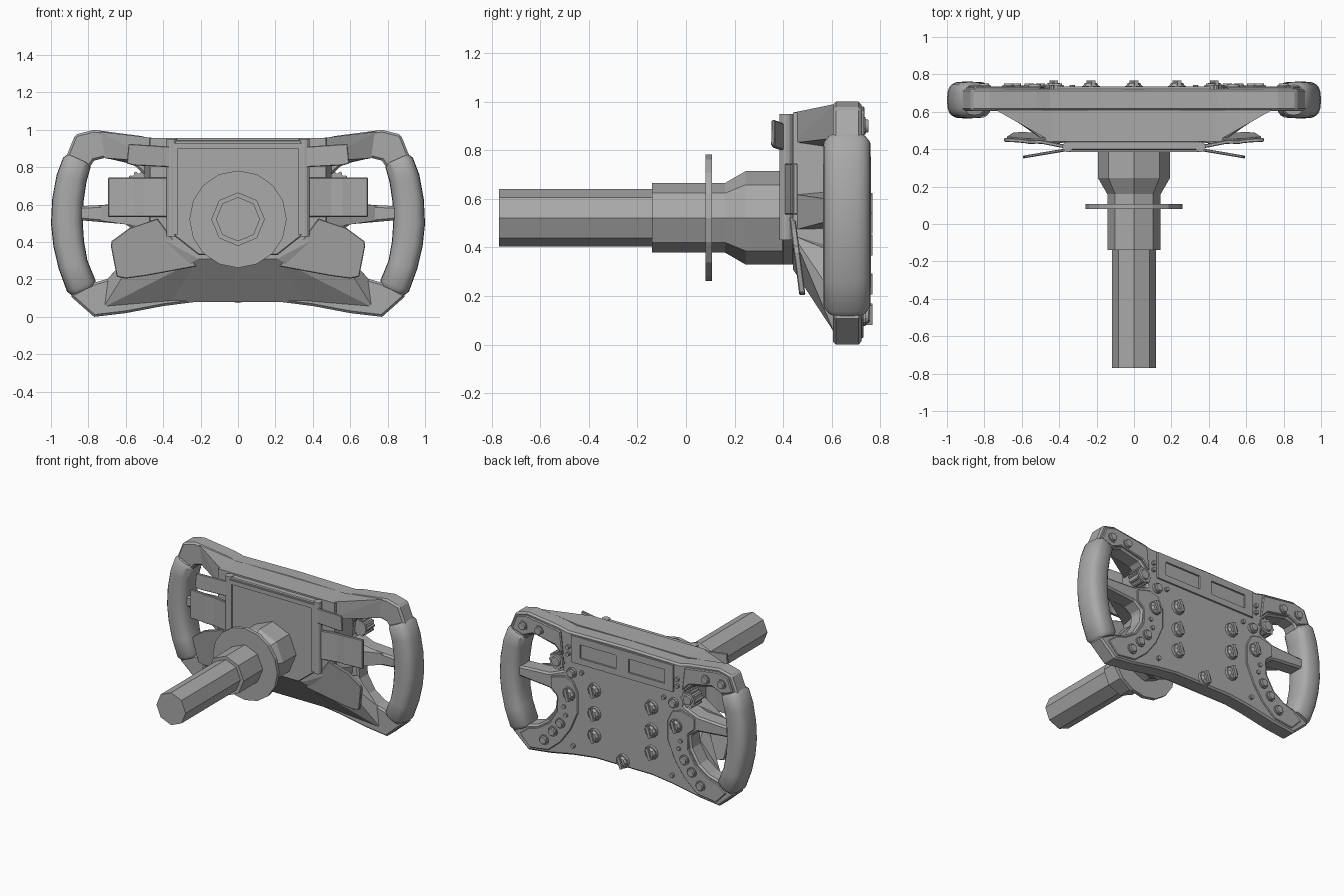
import bpy, bmesh, math
from mathutils import Matrix, Vector

grey = bpy.data.materials.new("plain grey")
grey.diffuse_color = (0.4, 0.4, 0.4, 1)


def finish(name, bm, mirror=False, bevel=0, smooth=False):
    bmesh.ops.recalc_face_normals(bm, faces=bm.faces)
    me = bpy.data.meshes.new(name)
    bm.to_mesh(me)
    bm.free()
    me.materials.append(grey)
    ob = bpy.data.objects.new(name, me)
    bpy.context.collection.objects.link(ob)
    if smooth:
        bpy.ops.object.select_all(action='DESELECT')
        ob.select_set(True)
        bpy.context.view_layer.objects.active = ob
        bpy.ops.object.shade_smooth_by_angle(angle=math.radians(40))
    if bevel:
        b = ob.modifiers.new("bevel", 'BEVEL')
        b.width, b.segments, b.limit_method = bevel, 1, 'ANGLE'
        b.angle_limit = math.radians(50)
    if mirror:
        m = ob.modifiers.new("mirror", 'MIRROR')
        m.use_mirror_merge = False
    return ob


def bridge(bm, a, b):
    n = len(a)
    for i in range(n):
        bm.faces.new((a[i], a[(i + 1) % n], b[(i + 1) % n], b[i]))


def prism(name, pts, y0, y1, mirror=False, bevel=0, lean=lambda x, z: 0):
    """Outline in x,z pushed along y; lean shifts y."""
    bm = bmesh.new()
    a, b = [[bm.verts.new((x, y + lean(x, z), z)) for x, z in pts] for y in (y0, y1)]
    bm.faces.new(a)
    bm.faces.new(b)
    bridge(bm, a, b)
    return finish(name, bm, mirror, bevel)


def strip(name, pts, thick, z0, z1):
    """Bent sheet: path in x,y, extended in z."""
    bm = bmesh.new()
    loop = pts + [(x, y + thick) for x, y in reversed(pts)]
    a, b = [[bm.verts.new((x, y, z)) for x, y in loop] for z in (z0, z1)]
    bm.faces.new(a)
    bm.faces.new(b)
    bridge(bm, a, b)
    return finish(name, bm, True, 0.004)


def full(half):
    return half + [(-x, z) for x, z in reversed(half) if x > 0]


def hull(name, pts, mirror=False):
    bm = bmesh.new()
    for p in pts:
        bm.verts.new(p)
    bmesh.ops.convex_hull(bm, input=bm.verts)
    return finish(name, bm, mirror)


def add_cyl(bm, x, z, y0, y1, r0, r1, n=12):
    m = Matrix.Translation((x, (y0 + y1) / 2, z)) @ Matrix.Rotation(-math.pi / 2, 4, 'X')
    bmesh.ops.create_cone(bm, cap_ends=True, segments=n, radius1=r0, radius2=r1,
                          depth=y1 - y0, matrix=m)


def add_box(bm, x0, x1, y0, y1, z0, z1, turn=0):
    c = Vector(((x0 + x1) / 2, (y0 + y1) / 2, (z0 + z1) / 2))
    m = Matrix.Translation(c) @ Matrix.Rotation(turn, 4, 'Y') @ Matrix.Diagonal((x1 - x0, y1 - y0, z1 - z0, 1))
    bmesh.ops.create_cube(bm, size=1, matrix=m)


def lathe(name, prof, n, zc=0.522):
    bm = bmesh.new()
    rings = [[bm.verts.new((r * math.cos(math.tau * i / n), y, zc + r * math.sin(math.tau * i / n)))
              for i in range(n)] for y, r in prof]
    for a, b in zip(rings, rings[1:]):
        bridge(bm, a, b)
    bm.faces.new(rings[0])
    bm.faces.new(rings[-1])
    return finish(name, bm)


# steering column and disc
lathe("column", [(-0.77, 0.118), (-0.14, 0.118), (-0.14, 0.143), (0.16, 0.143), (0.245, 0.192), (0.42, 0.192)], 8)
lathe("column_disc", [(0.08, 0.26), (0.107, 0.26)], 16)

# main face plate with arms and spokes
prism("face_plate", full([
    (0, 0.957), (0.45, 0.95), (0.52, 0.967), (0.77, 1.0), (0.87, 0.975), (0.925, 0.84),
    (0.80, 0.79), (0.77, 0.835), (0.71, 0.85), (0.56, 0.815), (0.50, 0.76), (0.49, 0.65), (0.60, 0.605),
    (0.88, 0.59), (0.88, 0.52), (0.60, 0.495), (0.54, 0.45), (0.55, 0.36), (0.61, 0.26), (0.69, 0.205),
    (0.78, 0.18), (0.90, 0.115), (0.77, 0.0), (0.60, 0.02), (0.40, 0.058), (0.225, 0.08), (0, 0.08)]),
    0.605, 0.722, bevel=0.012)

# rear housing, tapering toward the column
hull("housing", [(s * x, y, z) for s in (1, -1) for x, y, z in [
    (0.47, 0.44, 0.955), (0.47, 0.44, 0.45), (0.21, 0.44, 0.31),
    (0.50, 0.61, 0.955), (0.50, 0.61, 0.40), (0.36, 0.61, 0.08)]])
hull("upper_arm_brace", [(0.44, 0.44, 0.955), (0.44, 0.44, 0.83), (0.44, 0.61, 0.955), (0.44, 0.61, 0.80),
                         (0.74, 0.61, 0.99), (0.72, 0.61, 0.85)], True)
hull("spoke_brace", [(0.44, 0.44, 0.62), (0.44, 0.44, 0.47), (0.44, 0.61, 0.64), (0.44, 0.61, 0.47),
                     (0.74, 0.61, 0.595), (0.74, 0.61, 0.515)], True)
hull("lower_arm_brace", [(0.47, 0.44, 0.45), (0.21, 0.44, 0.31), (0.36, 0.61, 0.08), (0.72, 0.61, 0.05),
                         (0.70, 0.61, 0.20), (0.54, 0.61, 0.38)], True)
prism("rear_plate", full([(0, 0.945), (0.35, 0.945), (0.35, 0.44), (0.21, 0.33), (0, 0.33)]), 0.395, 0.445, bevel=0.006)
bm = bmesh.new()
add_box(bm, -0.35, 0.35, 0.385, 0.40, 0.90, 0.93)
for s in (1, -1):
    add_box(bm, s * 0.335 - 0.015, s * 0.335 + 0.015, 0.385, 0.40, 0.44, 0.93)
finish("rear_trim", bm)

# pivot pins
bm = bmesh.new()
for z0, z1 in ((0.43, 0.525), (0.525, 0.95)):
    bmesh.ops.create_cone(bm, cap_ends=True, segments=12, radius1=0.028, radius2=0.028, depth=z1 - z0,
                          matrix=Matrix.Translation((0.355, 0.412, (z0 + z1) / 2)))
finish("pivot_pin", bm, True)

# paddles
strip("shift_paddle", [(0.34, 0.40), (0.40, 0.41), (0.50, 0.43), (0.56, 0.428), (0.60, 0.435), (0.695, 0.44)], 0.02, 0.535, 0.745)
prism("upper_paddle", [(0.34, 0.89), (0.36, 0.91), (0.585, 0.925), (0.595, 0.82), (0.56, 0.81), (0.36, 0.80)], 0.39, 0.405,
      True, 0.004, lambda x, z: -0.17 * max(0, x - 0.36))
prism("lower_paddle", [(0.43, 0.525), (0.58, 0.475), (0.675, 0.405), (0.68, 0.38), (0.648, 0.215), (0.60, 0.205),
                       (0.49, 0.22), (0.22, 0.27), (0.36, 0.43)], 0.425, 0.45,
      True, 0.004, lambda x, z: (0.525 - z) * 0.13)

# hand grips: rounded section swept along the rim
path = [(0.853, 0.845, 0.062, 0.08), (0.862, 0.825, 0.078, 0.097), (0.89, 0.74, 0.082, 0.098), (0.91, 0.62, 0.084, 0.098),
        (0.915, 0.50, 0.085, 0.098), (0.905, 0.39, 0.083, 0.098), (0.882, 0.28, 0.08, 0.098),
        (0.838, 0.165, 0.082, 0.097), (0.828, 0.142, 0.066, 0.08)]
bm = bmesh.new()
rings = []
for i, (x, z, w, d) in enumerate(path):
    p, q = path[max(0, i - 1)], path[min(len(path) - 1, i + 1)]
    t = Vector((q[0] - p[0], q[1] - p[1])).normalized()
    ring = []
    for k in range(20):
        a = math.tau * k / 20
        c, s = [math.copysign(abs(f) ** 0.7, f) for f in (math.cos(a), math.sin(a))]
        ring.append(bm.verts.new((x - t.y * w * c, 0.663 + d * s, z + t.x * w * c)))
    rings.append(ring)
for a, b in zip(rings, rings[1:]):
    bridge(bm, a, b)
bm.faces.new(rings[0])
bm.faces.new(rings[-1])
finish("hand_grip", bm, True, smooth=True)

# raised pads on the driver side
prism("upper_pad", [(0.50, 0.94), (0.77, 0.98), (0.85, 0.96), (0.89, 0.86), (0.80, 0.83), (0.72, 0.865), (0.54, 0.83), (0.48, 0.77)],
      0.715, 0.735, True, 0.006)
prism("side_pad", [(0.47, 0.62), (0.58, 0.59), (0.58, 0.51), (0.525, 0.46), (0.53, 0.35), (0.59, 0.25), (0.68, 0.19),
                   (0.76, 0.165), (0.83, 0.11), (0.75, 0.025), (0.60, 0.045), (0.50, 0.13), (0.42, 0.24), (0.36, 0.38), (0.36, 0.52), (0.40, 0.60)],
      0.715, 0.73, True, 0.005)

# display frame around two sunken screens
bm = bmesh.new()
for x0, x1, z0, z1 in ((-0.41, 0.41, 0.885, 0.935), (-0.41, 0.41, 0.74, 0.785), (-0.41, -0.34, 0.785, 0.885),
                       (0.34, 0.41, 0.785, 0.885), (-0.05, 0.05, 0.785, 0.885)):
    add_box(bm, x0, x1, 0.715, 0.735, z0, z1)
finish("display_frame", bm)

# rotary knobs with pointer bars
bm = bmesh.new()
spots = [(s * x, z) for s in (1, -1) for x, z in ((0.23, 0.58), (0.23, 0.41), (0.23, 0.25), (0.43, 0.50))] + [(0, 0.125)]
for x, z in spots:
    add_cyl(bm, x, z, 0.715, 0.738, 0.052, 0.048)
    add_cyl(bm, x, z, 0.735, 0.755, 0.044, 0.032, 8)
    add_box(bm, x - 0.011, x + 0.011, 0.74, 0.768, z - 0.042, z + 0.042, 0.3)
finish("rotary_knobs", bm)

# push buttons
bm = bmesh.new()
for x, z in ((0.67, 0.90), (0.80, 0.90), (0.63, 0.115), (0.56, 0.195), (0.50, 0.27), (0.41, 0.66)):
    add_cyl(bm, x, z, 0.72, 0.74, 0.036, 0.036, 14)
    add_cyl(bm, x, z, 0.74, 0.752, 0.028, 0.025, 14)
for x, z in ((0.455, 0.34), (0.47, 0.40), (0.33, 0.68), (0.40, 0.13), (0.44, 0.84), (0.44, 0.79)):
    add_cyl(bm, x, z, 0.715, 0.742, 0.016, 0.014, 10)
finish("push_buttons", bm, True)

# fluted thumb wheels
bm = bmesh.new()
add_cyl(bm, 0.53, 0.715, 0.64, 0.735, 0.052, 0.052, 16)
add_cyl(bm, 0.53, 0.715, 0.735, 0.748, 0.036, 0.032, 16)
for i in range(10):
    a = math.tau * i / 10
    add_cyl(bm, 0.53 + 0.053 * math.cos(a), 0.715 + 0.053 * math.sin(a), 0.645, 0.73, 0.011, 0.011, 6)
finish("thumb_wheel", bm, True)
